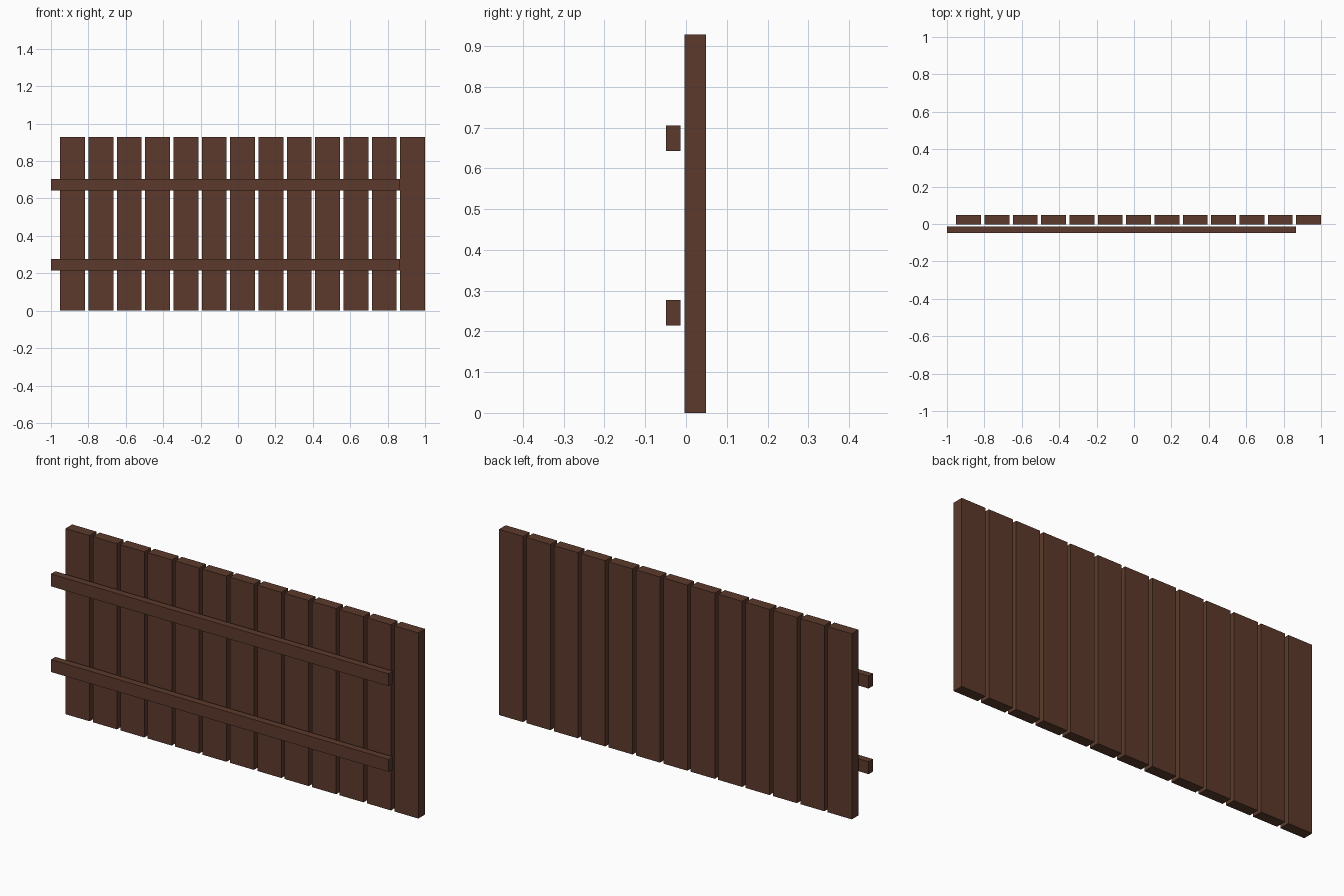
import bpy

if "Cube" in bpy.data.objects:
    bpy.data.objects.remove(bpy.data.objects["Cube"])

# Single dark brown wood colour
wood = bpy.data.materials.new("dark_brown_wood")
wood.diffuse_color = (0.107, 0.042, 0.025, 1.0)
wood.use_nodes = True
wood.node_tree.nodes["Principled BSDF"].inputs["Base Color"].default_value = wood.diffuse_color


def box(name, lo, hi):
    """Axis-aligned box between two corners."""
    centre = [(a + b) / 2 for a, b in zip(lo, hi)]
    bpy.ops.mesh.primitive_cube_add(size=1, location=centre)
    ob = bpy.context.object
    ob.name = name
    ob.scale = [b - a for a, b in zip(lo, hi)]
    bpy.ops.object.transform_apply(location=False, rotation=False, scale=True)
    ob.data.materials.append(wood)
    return ob


# Upright planks
COUNT, WIDTH, FIRST = 13, 0.133, -0.951
PITCH = (1.0 - WIDTH - FIRST) / (COUNT - 1)
for i in range(COUNT):
    x = FIRST + i * PITCH
    box(f"plank_{i + 1}", (x, -0.004, 0), (x + WIDTH, 0.049, 0.928))

# Horizontal rails, shifted to the left and standing just off the planks
for name, z in (("lower_rail", 0.215), ("upper_rail", 0.643)):
    box(name, (-1.0, -0.049, z), (0.867, -0.014, z + 0.062))
